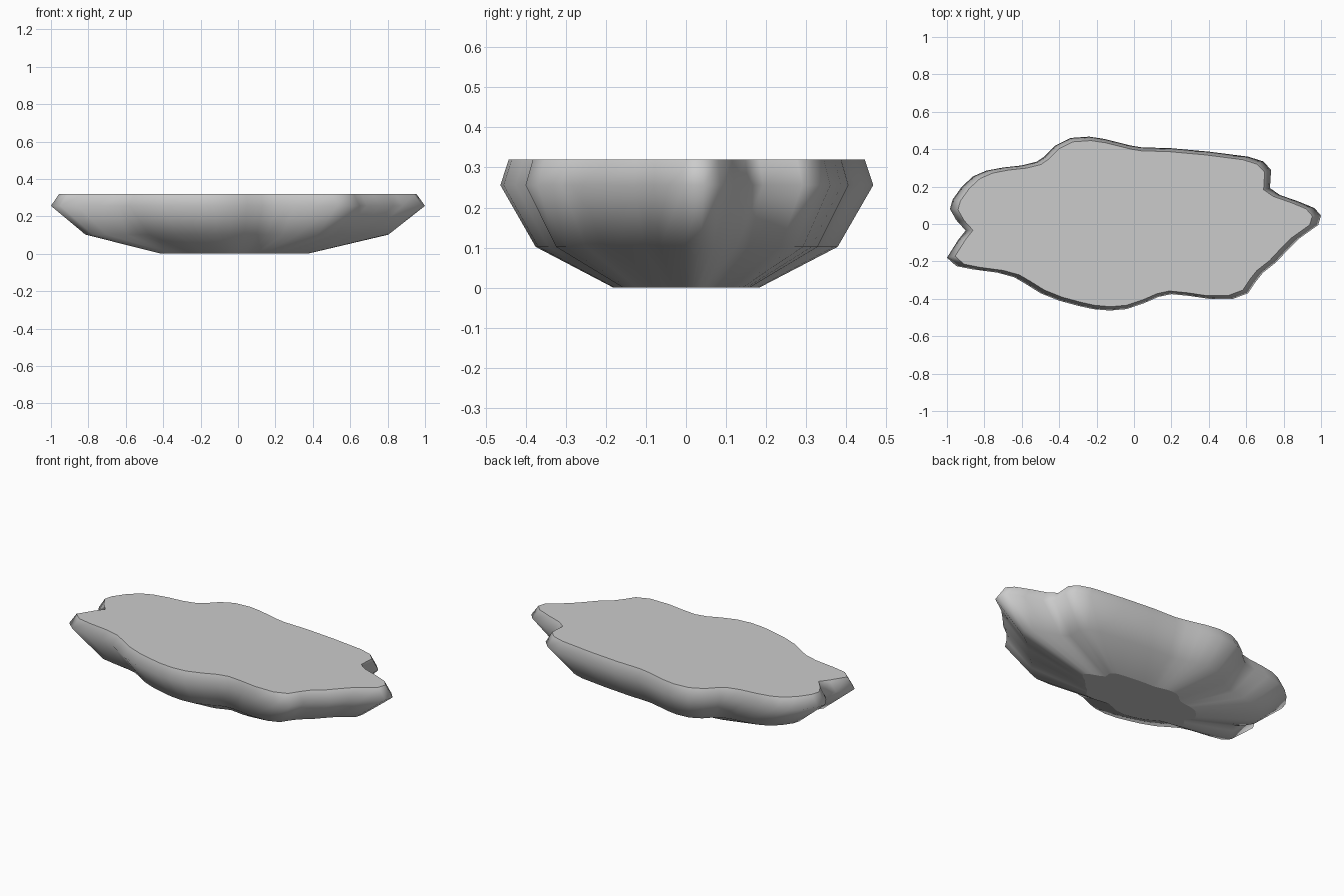
import bpy, bmesh

# Widest outline of the slab, counter-clockwise from the right-hand tip
outline = [
    (1.0, .045), (.965, .085), (.88, .12), (.78, .155), (.727, .192), (.733, .29),
    (.69, .335), (.61, .36), (.40, .387), (.2, .405), (.04, .41), (-.02, .42),
    (-.1, .44), (-.16, .455), (-.24, .467), (-.34, .46), (-.42, .42), (-.48, .36),
    (-.52, .333), (-.6, .313), (-.7, .302), (-.79, .285), (-.86, .255), (-.92, .2),
    (-.97, .13), (-.984, .08), (-.95, .02), (-.90, -.035), (-.94, -.085),
    (-1.0, -.18), (-.95, -.225), (-.86, -.243), (-.73, -.26), (-.64, -.285),
    (-.58, -.32), (-.5, -.37), (-.4, -.41), (-.3, -.437), (-.22, -.455),
    (-.13, -.463), (-.04, -.455), (.05, -.425), (.13, -.39), (.2, -.375),
    (.3, -.385), (.4, -.4), (.53, -.4), (.61, -.37), (.65, -.31), (.69, -.26),
    (.76, -.205), (.83, -.13), (.88, -.08), (.985, -.005)]

# Height and scale of each ring, scaled about a slightly off-centre axis
rings = [(0, .39), (.102, .81), (.256, 1.0), (.32, .955)]
CX = -.03

bm = bmesh.new()
loops = [[bm.verts.new((CX + (x - CX) * s, y * s, z)) for x, y in outline]
         for z, s in rings]
n = len(outline)

# Smooth side walls
for low, high in zip(loops, loops[1:]):
    for i in range(n):
        j = (i + 1) % n
        bm.faces.new((low[i], low[j], high[j], high[i])).smooth = True

# Flat top and bottom with crisp borders
for cap in (bm.faces.new(loops[-1]), bm.faces.new(loops[0][::-1])):
    for e in cap.edges:
        e.smooth = False

mesh = bpy.data.meshes.new("stone_slab")
bm.to_mesh(mesh)
bm.free()
bpy.context.collection.objects.link(bpy.data.objects.new("stone_slab", mesh))
